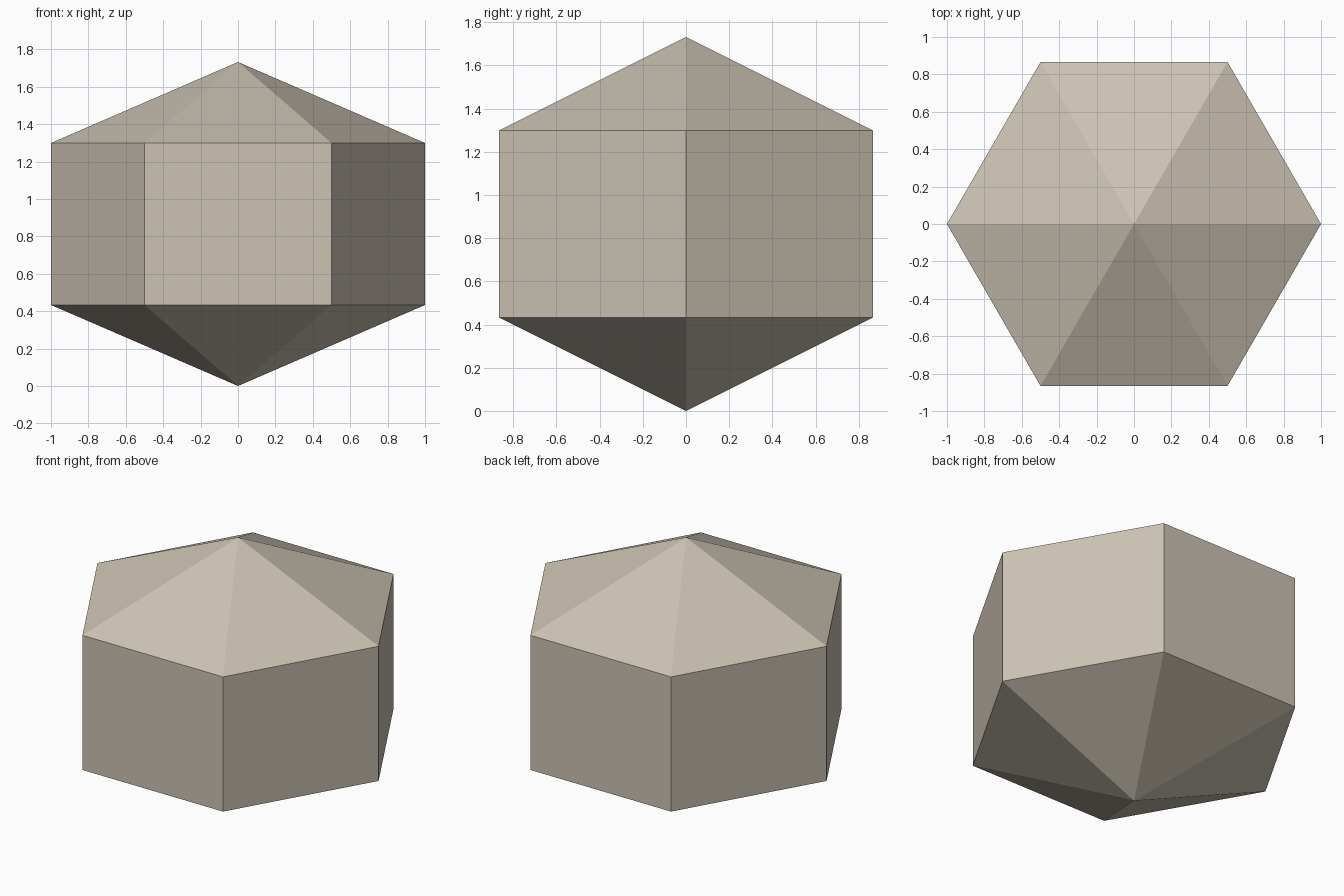
import bpy, bmesh, math

if "Cube" in bpy.data.objects:
    bpy.data.objects.remove(bpy.data.objects["Cube"])

# Flat warm stone colour
stone = bpy.data.materials.new("warm_stone")
stone.diffuse_color = (0.60, 0.54, 0.45, 1.0)
stone.use_nodes = True
stone.node_tree.nodes["Principled BSDF"].inputs["Base Color"].default_value = stone.diffuse_color

H = math.sqrt(3)              # full height
SIDES = 6
LOW, HIGH = H / 4, 3 * H / 4  # band of upright walls

bm = bmesh.new()


def ring(z):
    """Hexagon of unit radius with corners on the x axis."""
    step = 2 * math.pi / SIDES
    return [bm.verts.new((math.cos(i * step), math.sin(i * step), z)) for i in range(SIDES)]


low, high = ring(LOW), ring(HIGH)
bottom = bm.verts.new((0, 0, 0))
top = bm.verts.new((0, 0, H))

# Walls, upper pyramid and lower pyramid
for i in range(SIDES):
    j = (i + 1) % SIDES
    bm.faces.new((low[i], low[j], high[j], high[i]))
    bm.faces.new((high[i], high[j], top))
    bm.faces.new((low[j], low[i], bottom))

bmesh.ops.recalc_face_normals(bm, faces=bm.faces[:])
mesh = bpy.data.meshes.new("hexagonal_crystal")
bm.to_mesh(mesh)
bm.free()
mesh.materials.append(stone)
crystal = bpy.data.objects.new("hexagonal_crystal", mesh)
bpy.context.collection.objects.link(crystal)
